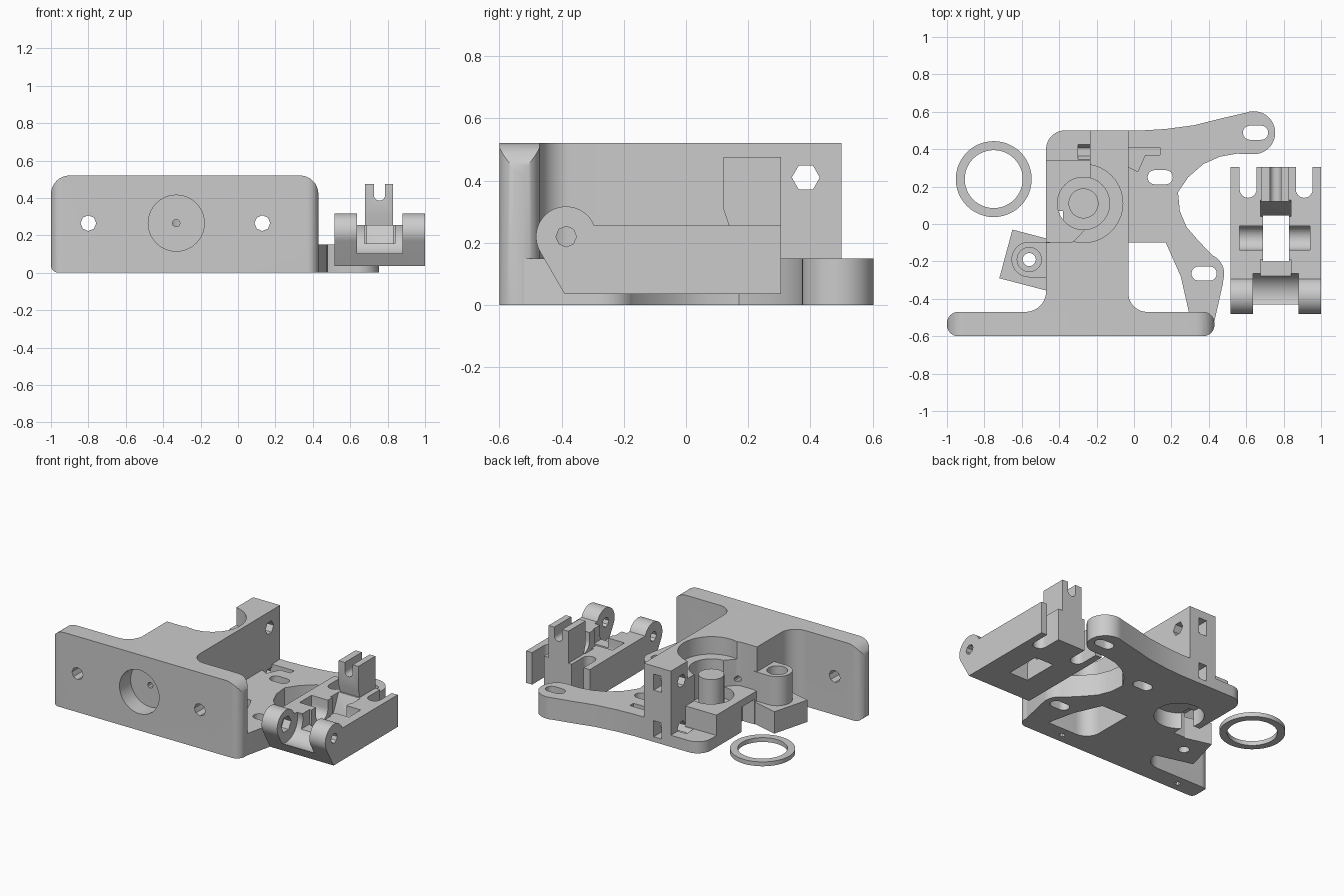
import bpy
import bmesh
from math import sin, cos, tan, pi, radians
from mathutils import Vector

cube = bpy.data.objects.get("Cube")
if cube:
    bpy.data.objects.remove(cube, do_unlink=True)

grey = bpy.data.materials.new("plain grey")
grey.use_nodes = True
colour = (0.6, 0.6, 0.6, 1)
grey.diffuse_color = colour
grey.node_tree.nodes["Principled BSDF"].inputs["Base Color"].default_value = colour


def prism(name, points, axis, lo, hi):
    """Extrude a 2D outline along an axis: x takes (y, z), y takes (x, z), z takes (x, y)."""
    place = {"x": lambda a, b, c: (c, a, b),
             "y": lambda a, b, c: (a, c, b),
             "z": lambda a, b, c: (a, b, c)}[axis]
    bm = bmesh.new()
    face = bm.faces.new([bm.verts.new(place(a, b, lo)) for a, b in points])
    ext = bmesh.ops.extrude_face_region(bm, geom=[face], use_keep_orig=True)
    verts = [g for g in ext["geom"] if isinstance(g, bmesh.types.BMVert)]
    bmesh.ops.translate(bm, verts=verts, vec=place(0, 0, hi - lo))
    bmesh.ops.recalc_face_normals(bm, faces=bm.faces)
    mesh = bpy.data.meshes.new(name)
    bm.to_mesh(mesh)
    bm.free()
    mesh.materials.append(grey)
    obj = bpy.data.objects.new(name, mesh)
    bpy.context.collection.objects.link(obj)
    return obj


def arc(u, v, r, start=0, end=360, n=40):
    steps = n if end - start == 360 else n + 1
    return [(u + r * cos(radians(start + (end - start) * i / n)),
             v + r * sin(radians(start + (end - start) * i / n))) for i in range(steps)]


def rect(u0, u1, v0, v1):
    return [(u0, v0), (u1, v0), (u1, v1), (u0, v1)]


def rounded(corners, n=8):
    """Closed outline from (u, v, radius) corners, each filleted by its radius."""
    out = []
    for i, (u, v, r) in enumerate(corners):
        p = Vector((u, v))
        if r == 0:
            out.append((u, v))
            continue
        a = (Vector(corners[i - 1][:2]) - p).normalized()
        b = (Vector(corners[(i + 1) % len(corners)][:2]) - p).normalized()
        half = a.angle(b) / 2
        centre = p + (a + b).normalized() * (r / sin(half))
        s = p + a * (r / tan(half)) - centre
        e = p + b * (r / tan(half)) - centre
        # Turn from s to e, counter-clockwise positive
        turn = pi - 2 * half
        if s.x * e.y - s.y * e.x < 0:
            turn = -turn
        for k in range(n + 1):
            t = turn * k / n
            out.append((centre.x + s.x * cos(t) - s.y * sin(t),
                        centre.y + s.x * sin(t) + s.y * cos(t)))
    return out


def slot(u, v, length, r):
    h = length / 2 - r
    return arc(u + h, v, r, -90, 90, 12) + arc(u - h, v, r, 90, 270, 12)


def carve(obj, outline, axis, lo, hi, operation="DIFFERENCE"):
    cutter = prism("cutter", outline, axis, lo, hi)
    cutter.hide_render = True
    mod = obj.modifiers.new("cut", "BOOLEAN")
    mod.operation, mod.solver, mod.object = operation, "EXACT", cutter
    deps = bpy.context.evaluated_depsgraph_get()
    old = obj.data
    obj.data = bpy.data.meshes.new_from_object(obj.evaluated_get(deps))
    obj.modifiers.clear()
    bpy.data.meshes.remove(old)
    bpy.data.objects.remove(cutter, do_unlink=True)


# Mounting plate with round ends, big recess and screw holes
plate = prism("mounting_plate", rounded([(-1, 0, .04), (.43, 0, 0), (.43, .52, .1), (-1, .52, .1)]),
              "y", -.6, -.47)
carve(plate, rounded([(-1, -.6, .06), (.43, -.6, .06), (.43, -.47, .06), (-1, -.47, .06)]),
      "z", -.1, .6, "INTERSECT")
for x in (-.8, .13):
    carve(plate, arc(x, .265, .042, n=8), "y", -.7, -.3)
    carve(plate, arc(x, -.535, .018, n=10), "z", -.1, .1)
carve(plate, arc(-.33, .265, .15), "y", -.7, -.48)
carve(plate, arc(-.33, .265, .02, n=10), "y", -.7, 0)

# Gear housing, flared where it meets the plate
housing = prism("gear_housing",
                arc(-.58, -.36, .11, -90, 0, 10) + arc(-.37, .4, .1, 180, 90, 10) + [(-.03, .5)]
                + arc(.07, -.37, .1, 180, 270, 10), "z", 0, .52)
carve(housing, rect(-.7, -.235, .34, .7), "z", .08, .7)
carve(housing, rounded([(-.7, -.1, 0), (-.33, -.1, .05), (-.235, 0, 0), (-.235, .6, 0), (-.7, .6, 0)]),
      "z", .22, .7)
carve(housing, arc(-.27, .11, .21), "z", .4, .7)
carve(housing, arc(-.27, .11, .14), "z", .14, .7)
carve(housing, arc(-.27, .11, .155), "z", -.1, .11)
carve(housing, rect(-.6, -.38, -.07, .07), "z", -.1, .17)
carve(housing, arc(-.33, .265, .02, n=10), "y", -.6, .05)
for z in (.41, .09):
    carve(housing, arc(.385, z, .045, n=6), "x", -.3, .1)
    carve(housing, rect(-.165, -.105, z - .055, z + .055), "y", .33, .6)
prism("gear_post", arc(-.27, .11, .08), "z", .12, .36)

# Hinge boss with its tilted foot
foot = prism("hinge_foot", [(-.65, -.03), (-.72, -.29), (-.46, -.358), (-.46, -.08)], "z", 0, .15)
boss = prism("hinge_boss", arc(-.56, -.19, .095, 90, 270, 20) + [(-.45, -.285), (-.45, -.095)],
             "z", 0, .35)
for part in (foot, boss):
    carve(part, arc(-.56, -.19, .035, n=20), "z", -.1, .5)
carve(boss, arc(-.56, -.19, .065, n=24), "z", .29, .5)

# Curved motor flange with slotted holes
flange = prism("motor_flange",
               [(-.04, .5), (-.04, -.1), (.17, -.1), (.25, -.28), (.3, -.5), (.43, -.52), (.475, -.32)]
               + arc(.375, -.265, .107, -15, 65, 10)
               + [(.34, -.085), (.28, -.015), (.245, .07), (.235, .17), (.29, .25), (.37, .32),
                  (.46, .36), (.55, .376)]
               + arc(.64, .488, .115, -90, 112, 20)
               + [(.46, .563), (.32, .528), (.17, .508), (.04, .5)], "z", 0, .15)
for x, y in ((.14, .25), (.65, .488), (.375, -.265)):
    carve(flange, slot(x, y, .135, .038), "z", -.1, .3)
carve(flange, [(-.06, .32), (.02, .28), (.06, .37), (.14, .37), (.14, .41), (-.06, .41)],
      "z", .05, .3)

# Loose washer
washer = prism("washer", arc(-.75, .24, .203, n=48), "z", 0, .03)
carve(washer, arc(-.75, .24, .155, n=48), "z", -.1, .1)

# Idler arm: side profile across the full width, then cut
idler = prism("idler_arm",
              arc(-.385, .22, .097, 22, 212, 24) + [(-.39, .035), (.305, .035), (.305, .255)],
              "x", .517, 1)
carve(idler, arc(-.385, .22, .125), "x", .635, .88)
carve(idler, rect(.69, .83, -.2, .045), "z", -.1, .5)
carve(idler, rect(.675, .84, -.3, -.19), "z", .155, .5)
carve(idler, [(.04, .3), (.13, .3), (.13, .26), (.04, .06)], "x", .675, .84)
carve(idler, arc(-.075, .2, .065, 180, 360, 16) + [(-.01, .4), (-.14, .4)], "x", .565, .94)
for x in (.61, .91):
    carve(idler, arc(x, .185, .045, 180, 360, 12) + [(x + .045, .5), (x - .045, .5)], "z", -.1, .5)
carve(idler, arc(-.385, .22, .033, n=8), "x", .4, 1.1)
carve(idler, arc(-.385, .22, .055, n=6), "x", .58, .66)

# Forked post on the idler
post = prism("idler_post", [(.12, .475), (.305, .475), (.305, .036), (.15, .036), (.14, .25), (.12, .31)],
             "x", .68, .83)
carve(post, arc(.757, .415, .03, 180, 360, 12) + [(.787, .6), (.727, .6)], "y", 0, .5)

# Smooth curves, keep hard edges sharp
for obj in bpy.context.scene.objects:
    if obj.type == "MESH":
        bpy.ops.object.select_all(action="DESELECT")
        obj.select_set(True)
        bpy.context.view_layer.objects.active = obj
        bpy.ops.object.shade_smooth_by_angle(angle=radians(30))
